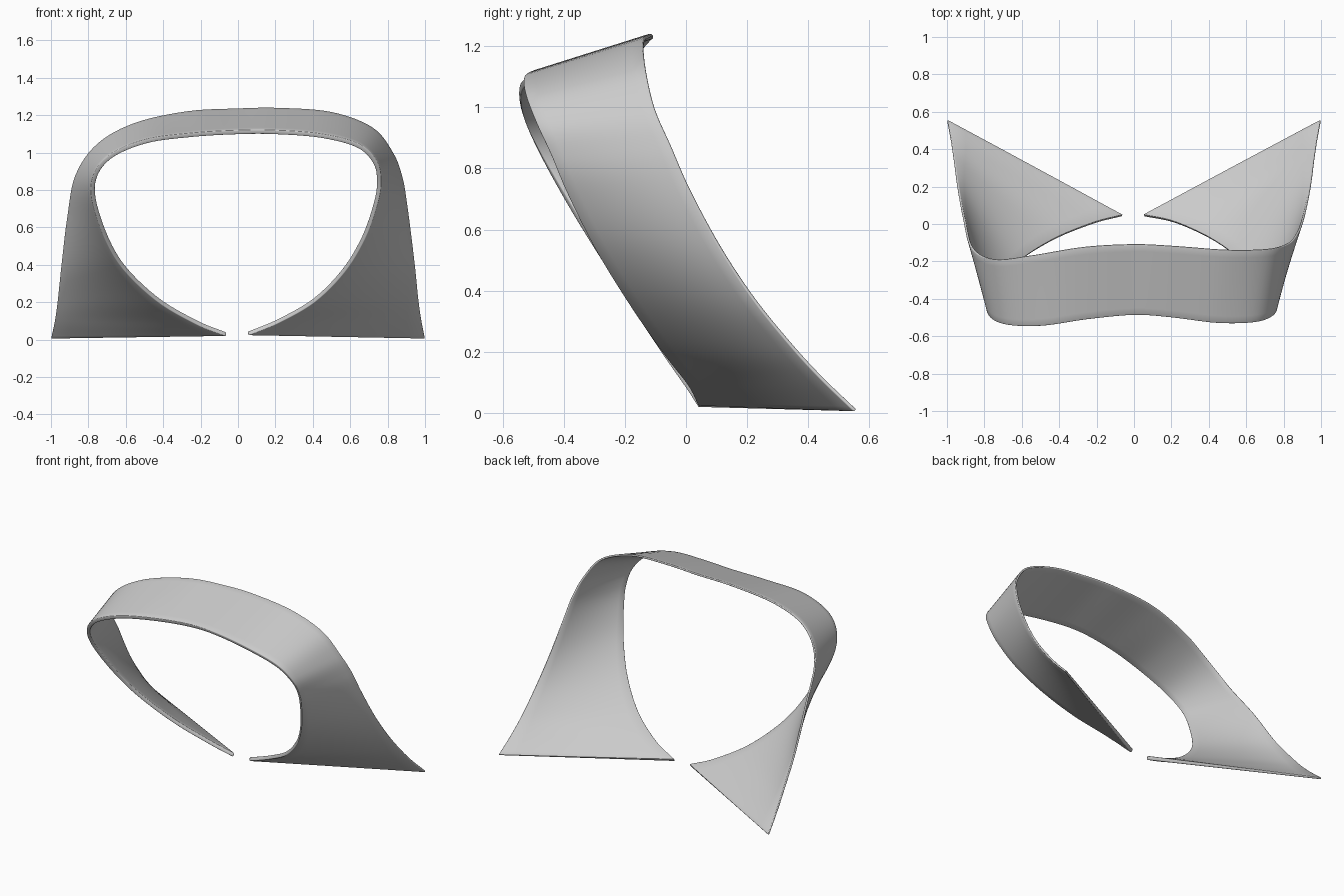
import bpy
from mathutils import Vector

if "Cube" in bpy.data.objects:
    bpy.data.objects.remove(bpy.data.objects["Cube"])

# Stations along the band, right foot -> over the top -> left foot:
# front (opening) edge x, y, z then back edge x, y, z
STATIONS = [
    (.055, .04, .022, 1, .55, .004),
    (.22, .005, .09, .98, .44, .11),
    (.41, -.08, .20, .965, .34, .22),
    (.57, -.19, .36, .95, .22, .37),
    (.68, -.30, .54, .93, .11, .54),
    (.745, -.39, .72, .905, .01, .73),
    (.765, -.44, .84, .88, -.05, .87),
    (.745, -.49, .95, .83, -.105, 1.0),
    (.65, -.525, 1.045, .72, -.135, 1.135),
    (.45, -.53, 1.10, .5, -.14, 1.218),
    (.2, -.50, 1.12, .22, -.12, 1.24),
    (0, -.487, 1.12, 0, -.11, 1.237),
    (-.25, -.51, 1.105, -.27, -.125, 1.222),
    (-.5, -.545, 1.07, -.55, -.17, 1.16),
    (-.70, -.535, .98, -.75, -.19, 1.05),
    (-.785, -.475, .84, -.87, -.13, .88),
    (-.755, -.37, .65, -.915, .03, .65),
    (-.64, -.22, .41, -.945, .19, .40),
    (-.44, -.09, .21, -.965, .34, .21),
    (-.22, .0, .08, -.98, .44, .10),
    (-.065, .04, .018, -1, .55, .004),
]
STEPS, ACROSS = 6, 10


def smooth_path(pts):
    """Catmull-Rom curve through the points."""
    p = [2 * pts[0] - pts[1]] + pts + [2 * pts[-1] - pts[-2]]
    out = []
    for i in range(1, len(p) - 2):
        a, b, c, d = p[i - 1:i + 3]
        for s in range(STEPS):
            t = s / STEPS
            out.append(0.5 * (2 * b + (c - a) * t + (2 * a - 5 * b + 4 * c - d) * t ** 2
                              + (3 * b - a - 3 * c + d) * t ** 3))
    return out + [pts[-1].copy()]


# Ruled band between the two edge curves
front = smooth_path([Vector(s[:3]) for s in STATIONS])
back = smooth_path([Vector(s[3:]) for s in STATIONS])
verts = [f.lerp(b, j / ACROSS) for f, b in zip(front, back) for j in range(ACROSS + 1)]
n = ACROSS + 1
faces = [(i * n + j, i * n + j + 1, (i + 1) * n + j + 1, (i + 1) * n + j)
         for i in range(len(front) - 1) for j in range(ACROSS)]

mesh = bpy.data.meshes.new("curved_band")
mesh.from_pydata(verts, [], faces)
band = bpy.data.objects.new("curved_band", mesh)
bpy.context.collection.objects.link(band)

# Sheet thickness, thinner toward the back edge
group = band.vertex_groups.new(name="thickness")
for k in range(len(verts)):
    group.add([k], 1 - 0.5 * (k % n) / ACROSS, 'REPLACE')
solid = band.modifiers.new("thickness", 'SOLIDIFY')
solid.thickness = 0.024
solid.offset = -1
solid.vertex_group = group.name

# Softened rim
bevel = band.modifiers.new("soft_rim", 'BEVEL')
bevel.width = 0.004
bevel.segments = 2
bevel.limit_method = 'ANGLE'
bevel.angle_limit = 0.9

bpy.context.view_layer.objects.active = band
band.select_set(True)
bpy.ops.object.shade_smooth_by_angle(angle=0.7)
